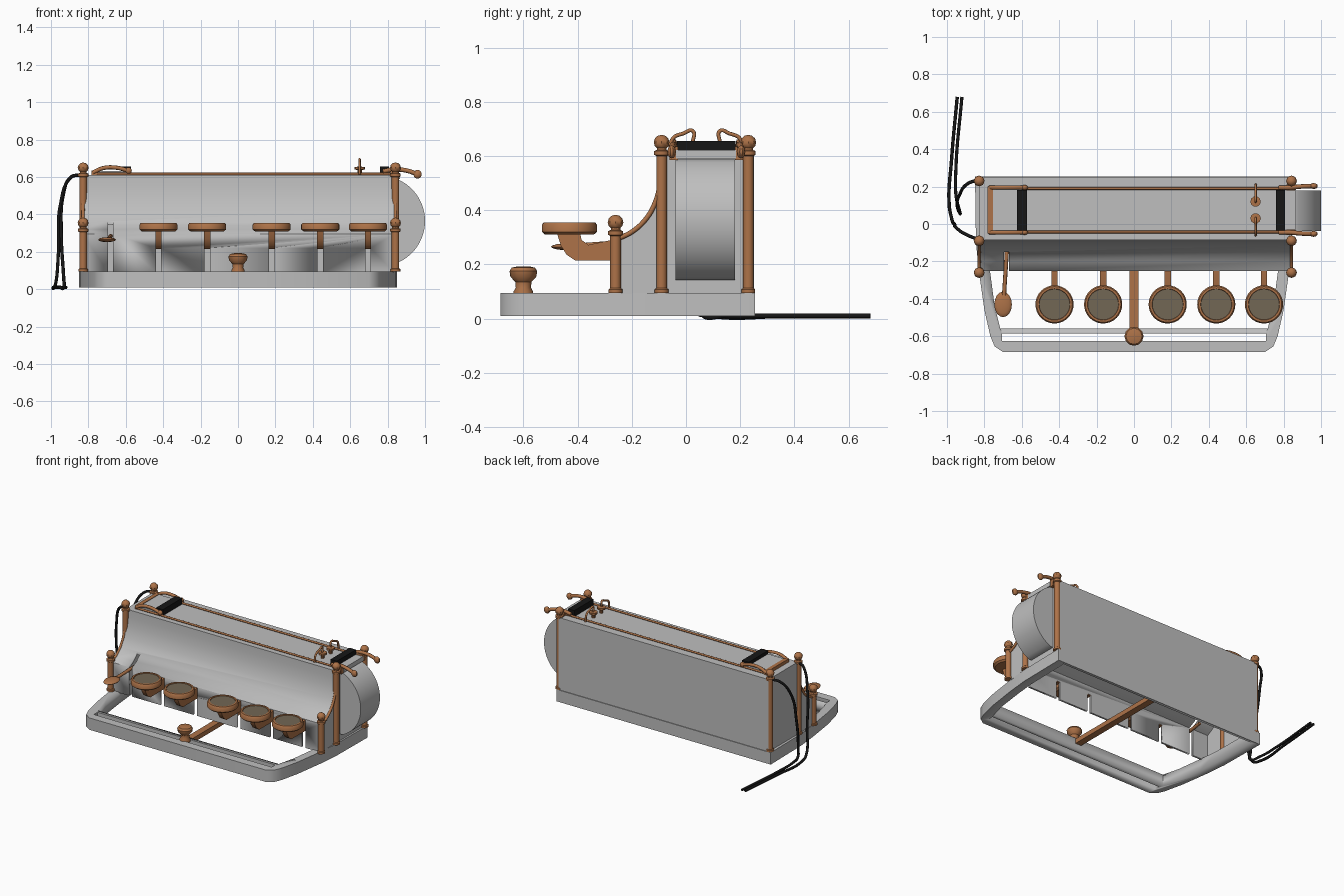
import bpy, bmesh, math
from mathutils import Vector

if "Cube" in bpy.data.objects:
    bpy.data.objects.remove(bpy.data.objects["Cube"])


def material(name, color):
    m = bpy.data.materials.new(name)
    m.use_nodes = True
    m.diffuse_color = (*color, 1)
    m.node_tree.nodes["Principled BSDF"].inputs["Base Color"].default_value = (*color, 1)
    return m


GREY = material("brushed grey", (0.52, 0.52, 0.52))
COPPER = material("copper", (0.42, 0.17, 0.065))
BLACK = material("black rubber", (0.008, 0.008, 0.008))
MESH = material("dull bronze", (0.17, 0.135, 0.09))


def finish(bm, name, mat, smooth=True):
    bmesh.ops.recalc_face_normals(bm, faces=bm.faces)
    me = bpy.data.meshes.new(name)
    bm.to_mesh(me)
    bm.free()
    ob = bpy.data.objects.new(name, me)
    bpy.context.collection.objects.link(ob)
    me.materials.append(mat)
    if smooth:
        activate(ob)
        bpy.ops.object.shade_smooth_by_angle(angle=math.radians(35))
    return ob


def activate(ob):
    bpy.ops.object.select_all(action='DESELECT')
    ob.select_set(True)
    bpy.context.view_layer.objects.active = ob


def prism(name, mat, pts, lo, hi, axis):
    """Extrude a 2D outline along the given axis."""
    place = {'x': lambda p: (lo, p[0], p[1]),
             'y': lambda p: (p[0], lo, p[1]),
             'z': lambda p: (p[0], p[1], lo)}[axis]
    bm = bmesh.new()
    face = bm.faces.new([bm.verts.new(place(p)) for p in pts])
    ext = bmesh.ops.extrude_face_region(bm, geom=[face])["geom"]
    step = Vector([(hi - lo) * (axis == a) for a in 'xyz'])
    bmesh.ops.translate(bm, vec=step, verts=[v for v in ext if isinstance(v, bmesh.types.BMVert)])
    return finish(bm, name, mat)


def box(name, mat, x0, x1, y0, y1, z0, z1):
    return prism(name, mat, [(x0, y0), (x1, y0), (x1, y1), (x0, y1)], z0, z1, 'z')


def lathe(name, mat, x, y, profile, sides=24):
    """Spin a (radius, height) profile around a vertical axis."""
    bm = bmesh.new()
    vs = [bm.verts.new((x + r, y, z)) for r, z in profile]
    edges = [bm.edges.new(pair) for pair in zip(vs, vs[1:])]
    bmesh.ops.spin(bm, geom=vs + edges, cent=(x, y, 0), axis=(0, 0, 1),
                   angle=math.tau, steps=sides, use_duplicate=False)
    bmesh.ops.remove_doubles(bm, verts=bm.verts, dist=1e-5)
    return finish(bm, name, mat)


def ball(name, mat, center, radii, segs=10):
    bm = bmesh.new()
    bmesh.ops.create_uvsphere(bm, u_segments=segs, v_segments=max(6, segs // 2), radius=1)
    bmesh.ops.scale(bm, vec=radii, verts=bm.verts)
    bmesh.ops.translate(bm, vec=center, verts=bm.verts)
    return finish(bm, name, mat)


def tube(name, mat, pts, radius, smooth=True):
    cu = bpy.data.curves.new(name, 'CURVE')
    cu.dimensions = '3D'
    cu.bevel_depth = radius
    cu.bevel_resolution = 2
    cu.resolution_u = 8
    cu.use_fill_caps = True
    sp = cu.splines.new('BEZIER' if smooth else 'POLY')
    if smooth:
        sp.bezier_points.add(len(pts) - 1)
        for b, p in zip(sp.bezier_points, pts):
            b.co = p
            b.handle_left_type = b.handle_right_type = 'AUTO'
    else:
        sp.points.add(len(pts) - 1)
        for b, p in zip(sp.points, pts):
            b.co = (*p, 1)
    cu.materials.append(mat)
    ob = bpy.data.objects.new(name, cu)
    bpy.context.collection.objects.link(ob)
    return ob


def cut(ob, cutter):
    mod = ob.modifiers.new("cut", 'BOOLEAN')
    mod.operation = 'DIFFERENCE'
    mod.solver = 'EXACT'
    mod.object = cutter
    activate(ob)
    bpy.ops.object.modifier_apply(modifier=mod.name)
    bpy.data.objects.remove(cutter)


# Base: open tray frame with a slotted front bar
side = [(0.85, 0.255), (0.845, -0.1), (0.83, -0.25), (0.80, -0.46),
        (0.768, -0.6), (0.745, -0.655), (0.70, -0.685)]
base = prism("base_frame", GREY, side + [(-x, y) for x, y in reversed(side)], 0.01, 0.095, 'z')
inner = [(0.79, 0.235), (0.785, -0.1), (0.77, -0.25), (0.745, -0.44), (0.715, -0.56)]
cut(base, prism("cutter", GREY, inner + [(-x, y) for x, y in reversed(inner)], -0.1, 0.2, 'z'))
cut(base, box("cutter", GREY, -0.705, 0.705, -0.625, -0.585, -0.1, 0.2))

# Body: hollow shell with a concave front, open underneath
curve = [(-0.25, 0.295), (-0.2, 0.32), (-0.15, 0.365), (-0.115, 0.425),
         (-0.095, 0.5), (-0.087, 0.56), (-0.085, 0.612)]
outline = [(-0.25, 0.09)] + curve + [(0.25, 0.612), (0.25, 0.09)]
body = prism("body_shell", GREY, outline, -0.83, 0.835, 'x')
bottom_cut = [(y * 0.96 + (0.003 if y < 0 else 0), z - 0.012) for y, z in outline]
cut(body, prism("cutter", GREY, bottom_cut, -0.82, 0.825, 'x'))

# Slots in the front panel below each brewing head and around the lever
HEADS = (-0.425, -0.165, 0.18, 0.44, 0.695)
for x in HEADS:
    cut(body, box("cutter", GREY, x - 0.014, x + 0.014, -0.3, -0.2, 0.05, 0.22))
cut(body, box("cutter", GREY, -0.695, -0.667, -0.3, -0.15, 0.05, 0.37))

# Round drum at the left end
arc = [(0.757 + 0.243 * math.cos(a), 0.365 + 0.243 * math.sin(a))
       for a in [math.radians(-66 + 132 * i / 24) for i in range(25)]]
arc = [(0.83, arc[0][1])] + arc + [(0.83, arc[-1][1])]
prism("end_drum", GREY, arc, -0.038, 0.18, 'y')

# Posts with faceted finials, and the curved trim on each end
for x in (-0.828, 0.842):
    for y, top in ((-0.26, 0.355), (-0.09, 0.65), (0.23, 0.65)):
        lathe("post", COPPER, x, y, [(0, 0.095), (0.026, 0.095), (0.026, 0.108), (0.02, 0.112),
              (0.02, top - 0.05), (0.028, top - 0.046), (0.028, top - 0.032),
              (0.018, top - 0.028), (0.018, top), (0, top)], 14)
        ball("post_finial", COPPER, (x, y, top), (0.029, 0.029, 0.028), 8)
    tube("end_trim", COPPER, [(x, y, z) for y, z in curve], 0.009)

# Top rails
for y in (-0.043, 0.19):
    tube("top_rail", COPPER, [(-0.77, y, 0.617), (0.83, y, 0.617)], 0.007, False)

# Brewing heads: arm, rimmed disc and mesh top
arm = [(-0.475, 0.312), (-0.462, 0.27), (-0.44, 0.235), (-0.41, 0.215), (-0.24, 0.215),
       (-0.24, 0.292), (-0.29, 0.287), (-0.36, 0.272), (-0.385, 0.29), (-0.39, 0.312)]
for x in HEADS:
    prism("head_arm", COPPER, arm, x - 0.017, x + 0.017, 'x')
    lathe("head_disc", COPPER, x, -0.43, [(0, 0.31), (0.09, 0.31), (0.102, 0.32), (0.102, 0.345),
          (0.095, 0.355), (0.084, 0.355), (0.082, 0.348), (0, 0.348)], 32)
    lathe("head_mesh", MESH, x, -0.43, [(0, 0.347), (0.082, 0.347), (0.082, 0.351), (0, 0.351)], 32)

# Paddle lever
ball("lever_paddle", COPPER, (-0.7, -0.43, 0.265), (0.047, 0.068, 0.013), 16)
tube("lever_rod", COPPER, [(-0.695, -0.38, 0.268), (-0.68, -0.15, 0.285)], 0.011, False)

# Centre bar and tamper knob
box("centre_bar", COPPER, -0.024, 0.024, -0.6, 0.245, 0.055, 0.088)
lathe("tamper_knob", COPPER, 0, -0.6, [(0, 0.085), (0.036, 0.085), (0.036, 0.1), (0.028, 0.115),
      (0.03, 0.135), (0.048, 0.155), (0.051, 0.175), (0.043, 0.188), (0.02, 0.193), (0, 0.193)], 12)

# Right end tray with raised copper arms and rubber grip
box("tray_plate", GREY, -0.77, -0.6, -0.036, 0.184, 0.608, 0.632)
box("tray_end_bar", COPPER, -0.782, -0.755, -0.05, 0.2, 0.612, 0.636)
box("tray_grip", BLACK, -0.625, -0.572, -0.034, 0.182, 0.612, 0.656)
for y in (-0.045, 0.195):
    tube("tray_arm", COPPER, [(-0.775, y, 0.625), (-0.72, y, 0.648), (-0.65, y, 0.65),
                              (-0.585, y, 0.634)], 0.011)
    ball("tray_arm_tip", COPPER, (-0.585, y, 0.634), (0.018, 0.014, 0.018))

# Left end grip and arms over the drum
box("drum_grip", BLACK, 0.758, 0.808, -0.034, 0.182, 0.606, 0.656)
box("drum_plate", GREY, 0.808, 0.865, -0.036, 0.184, 0.59, 0.622)
for y, out in ((-0.045, -1), (0.195, 1)):
    tube("drum_arm", COPPER, [(0.775, y, 0.63), (0.83, y, 0.64), (0.9, y + out * 0.006, 0.635),
                              (0.96, y + out * 0.008, 0.615)], 0.012)
    ball("drum_arm_tip", COPPER, (0.96, y + out * 0.008, 0.615), (0.023, 0.016, 0.024))
    box("arm_bracket", COPPER, 0.815, 0.86, y - 0.015, y + 0.015, 0.585, 0.635)

# Pair of taps bridging inwards from the rails
for rail, d in ((-0.06, 1), (0.21, -1)):
    tube("tap_pipe", COPPER, [(0.65, rail, 0.615), (0.65, rail + d * 0.012, 0.665),
                              (0.65, rail + d * 0.05, 0.683), (0.65, rail + d * 0.085, 0.692),
                              (0.65, rail + d * 0.085, 0.65)], 0.007)
    lathe("tap_wheel", COPPER, 0.65, rail + d * 0.09,
          [(0, 0.612), (0.012, 0.612), (0.012, 0.638), (0.028, 0.64), (0.028, 0.654), (0, 0.656)], 10)

# Two cables hanging from the posts and trailing back along the floor
tube("cable_back", BLACK, [(-0.84, 0.235, 0.61), (-0.89, 0.215, 0.602), (-0.935, 0.15, 0.5),
     (-0.945, 0.1, 0.3), (-0.932, 0.06, 0.06), (-0.93, 0.06, 0.015), (-0.95, 0.14, 0.01),
     (-0.952, 0.3, 0.01), (-0.92, 0.68, 0.01)], 0.009)
tube("cable_front", BLACK, [(-0.84, -0.08, 0.61), (-0.89, -0.06, 0.6), (-0.95, -0.02, 0.45),
     (-0.96, 0, 0.2), (-0.975, 0.03, 0.03), (-0.988, 0.1, 0.01), (-0.975, 0.35, 0.01),
     (-0.945, 0.68, 0.01)], 0.009)
